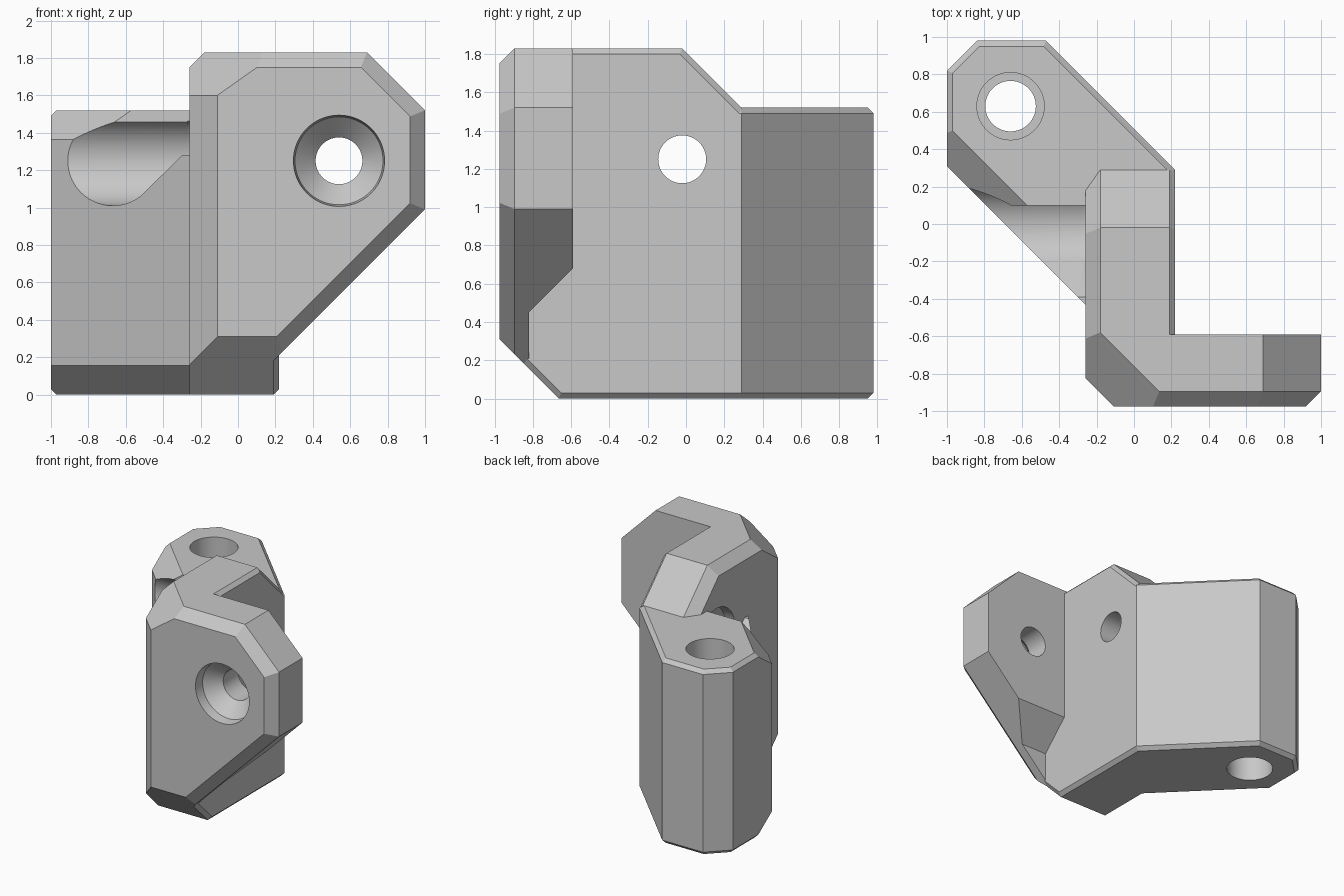
import bpy, bmesh, math
from mathutils import Vector, Matrix

if "Cube" in bpy.data.objects:
    bpy.data.objects.remove(bpy.data.objects["Cube"], do_unlink=True)

grey = bpy.data.materials.new("plain_grey")
grey.use_nodes = True
grey.diffuse_color = (0.58, 0.58, 0.58, 1)
grey.node_tree.nodes["Principled BSDF"].inputs["Base Color"].default_value = grey.diffuse_color


def plane(x, y, z, d):
    """Half space x*X + y*Y + z*Z <= d, stored with a unit normal."""
    n = Vector((x, y, z))
    return n.normalized(), d / n.length


def chamfer(a, b, c):
    """Plane bevelling the edge between planes a and b by c."""
    n = a[0] + b[0]
    return n.normalized(), (a[1] + b[1] - c) / n.length


def to_object(bm, name):
    bmesh.ops.recalc_face_normals(bm, faces=bm.faces[:])
    mesh = bpy.data.meshes.new(name)
    bm.to_mesh(mesh)
    bm.free()
    mesh.materials.append(grey)
    obj = bpy.data.objects.new(name, mesh)
    bpy.context.collection.objects.link(obj)
    return obj


def solid(name, planes):
    """Convex block bounded by the given planes."""
    bm = bmesh.new()
    bmesh.ops.create_cube(bm, size=6)
    for n, d in planes:
        bmesh.ops.bisect_plane(bm, geom=bm.verts[:] + bm.edges[:] + bm.faces[:], dist=1e-5,
                               plane_co=n * d, plane_no=n, clear_outer=True)
        rim = [e for e in bm.edges if e.is_boundary]
        if rim:
            bmesh.ops.holes_fill(bm, edges=rim, sides=0)
    return to_object(bm, name)


def loft(name, rings):
    """Closed solid through matching rings of points."""
    bm = bmesh.new()
    loops = [[bm.verts.new(p) for p in ring] for ring in rings]
    for a, b in zip(loops, loops[1:]):
        for i in range(len(a)):
            j = (i + 1) % len(a)
            bm.faces.new((a[i], a[j], b[j], b[i]))
    bm.faces.new(loops[0][::-1])
    bm.faces.new(loops[-1])
    return to_object(bm, name)


def drill(name, start, axis, profile, sides=72):
    """Turned cutter: profile lists (distance along axis, radius)."""
    m = Matrix.Translation(start) @ Vector(axis).to_track_quat('Z', 'Y').to_matrix().to_4x4()
    turn = [2 * math.pi * i / sides for i in range(sides)]
    return loft(name, [[m @ Vector((r * math.cos(t), r * math.sin(t), h)) for t in turn]
                       for h, r in profile])


def combine(target, other, operation):
    mod = target.modifiers.new(operation.lower(), 'BOOLEAN')
    mod.object, mod.operation, mod.solver = other, operation, 'MANIFOLD'
    bpy.context.view_layer.objects.active = target
    bpy.ops.object.modifier_apply(modifier=mod.name)
    bpy.data.objects.remove(other, do_unlink=True)


# Shared planes
bottom = plane(0, 0, -1, 0)
top = plane(0, 0, 1, 1.83)
front = plane(0, -1, 0, 0.975)
front_slope = plane(0, -1, -1, 0.665)
corner = plane(-1, -1, 0, 1.085)
corner_top = chamfer(corner, top, 0.23)
inner = plane(1, 0, 0, 0.22)
diagonal_back = plane(1, 1, 0, 0.51)

# Side plate
left = plane(-1, 0, 0, 0.26)
back_slope = plane(0, 1, 1, 1.81)
side_plate = solid("side_plate", [
    bottom, top, front, front_slope, corner, corner_top, inner, left, back_slope,
    plane(0, 1, 0, 0.29), diagonal_back, chamfer(diagonal_back, bottom, 0.03),
    chamfer(front, top, 0.08)]
    + [chamfer(left, p, 0.08) for p in (top, back_slope)]
    + [chamfer(inner, p, 0.03) for p in (top, back_slope, bottom, front_slope)])

# Front plate, with a relieved lower back
edges = [top, plane(1, 0, 1, 2.52), plane(1, 0, 0, 1), plane(1, 0, -1, 0.01)]
front_plate = solid("front_plate", edges + [
    front, front_slope, corner_top, plane(0, 1, 0, -0.59), plane(-1, 0, 0, -0.1)]
    + [chamfer(front, p, 0.08) for p in edges])
relief = solid("relief_cutter", [
    plane(0, -1, 0, 0.82), plane(0, -1, 1, 1.27), plane(0, 1, 0, -0.3),
    plane(0, 0, -1, 0.5), plane(-1, 0, 0, 0), plane(1, 0, 0, 1.5)])
combine(front_plate, relief, 'DIFFERENCE')

# Diagonal arm
arm_top = plane(0, 0, 1, 1.52)
diagonal_front = plane(-1, -1, 0, 0.69)
outer = [plane(-1, 0, 0, 1), plane(-1, 1, 0, 1.82), plane(0, 1, 0, 0.98), diagonal_back, inner]
arm = solid("diagonal_arm", outer + [arm_top, bottom, diagonal_front, plane(0, -1, 0, 0.5)]
            + [chamfer(p, q, 0.03) for p in outer for q in (arm_top, bottom)]
            + [chamfer(diagonal_front, q, 0.155) for q in (arm_top, bottom)])

# Screw access channel across the arm
arc = [math.radians(60 - 195 * i / 48) for i in range(49)]
channel = [(-0.02 + 0.24 * math.cos(t), 1.25 + 0.24 * math.sin(t)) for t in arc]
channel += [(-0.39, 1.28), (-0.8, 1.28), (-0.8, 1.8), (channel[0][0], 1.8)]
combine(arm, loft("channel_cutter", [[(x, y, z) for y, z in channel] for x in (-1.3, -0.26)]),
        'DIFFERENCE')

# Join the plates, then drill the holes
bracket = side_plate
for part in (front_plate, arm):
    combine(bracket, part, 'UNION')
countersink = [(-0.01, 0.245), (0.08, 0.235), (0.19, 0.125), (0.75, 0.125)]
stepped = [(-0.1, 0.18), (0.7, 0.18), (0.7, 0.135), (0.85, 0.135), (0.85, 0.18), (1.7, 0.18)]
for hole in (drill("front_screw", (0.54, -0.975, 1.25), (0, 1, 0), countersink),
             drill("side_screw", (-0.26, -0.02, 1.25), (1, 0, 0), countersink),
             drill("rod_bore", (-0.66, 0.63, 0), (0, 0, 1), stepped)):
    combine(bracket, hole, 'DIFFERENCE')
bracket.name = "corner_bracket"

# Tidy and shade
bm = bmesh.new()
bm.from_mesh(bracket.data)
bmesh.ops.remove_doubles(bm, verts=bm.verts[:], dist=1e-4)
bmesh.ops.dissolve_degenerate(bm, edges=bm.edges[:], dist=1e-4)
bm.to_mesh(bracket.data)
bm.free()
bpy.ops.object.select_all(action='DESELECT')
bracket.select_set(True)
bpy.context.view_layer.objects.active = bracket
bpy.ops.object.shade_smooth_by_angle(angle=math.radians(20))
